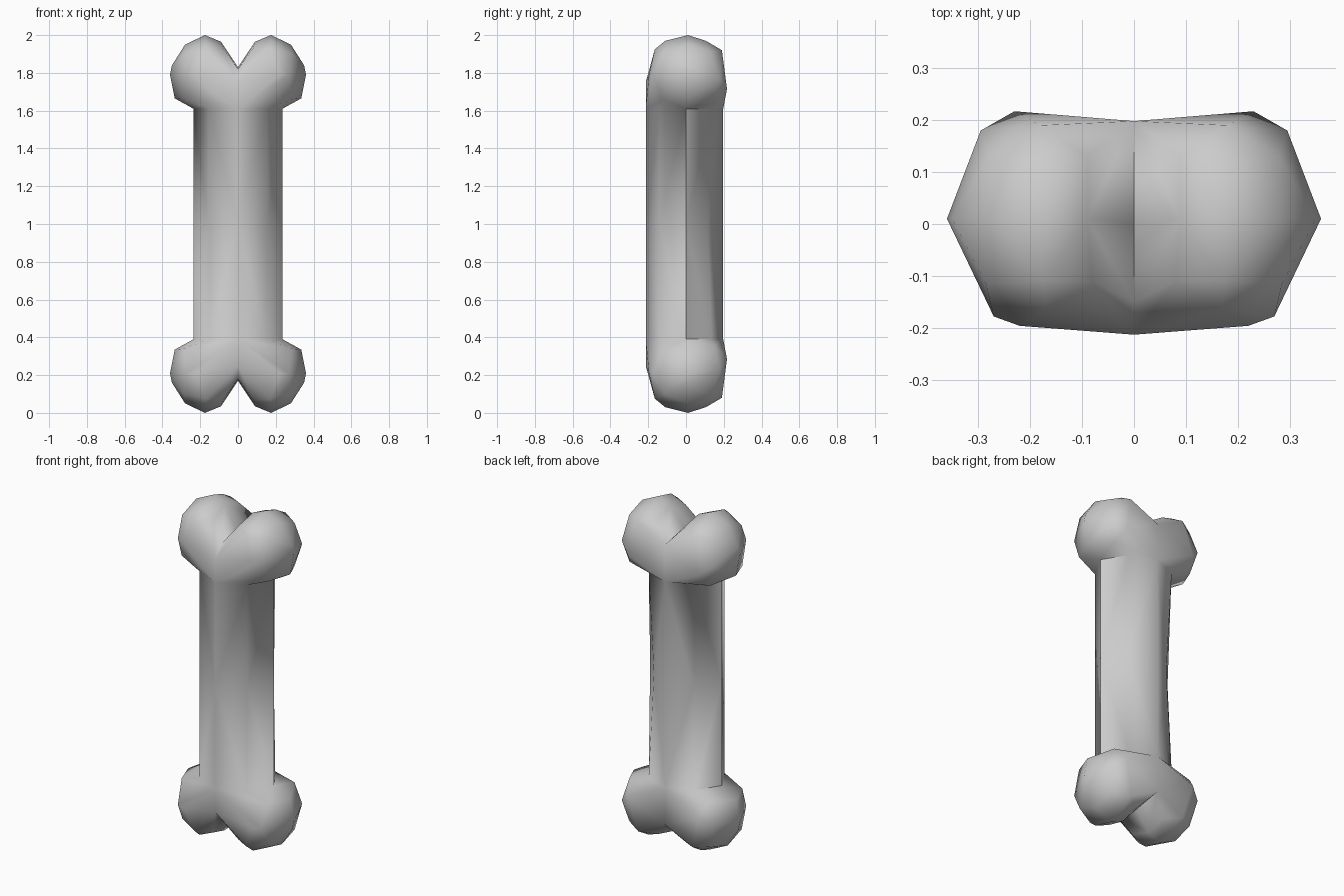
import bpy, bmesh, math

if "Cube" in bpy.data.objects:
    bpy.data.objects.remove(bpy.data.objects["Cube"])

MID, NECK = 1.0, 1.61

# Half cross-sections of the shaft (x >= 0), front to back
neck_section = [(0, -.213), (.155, -.14), (.235, 0), (.15, .135), (0, .197)]
mid_section = [(0, -.213), (.155, -.14), (.235, 0), (.13, .115), (0, .197)]

# Upper right knob: control points of a faceted ball blending to the centre valley
knob = [
    (.175, .01, 2.0), (.175, -.11, 1.97), (.175, .105, 1.97),
    (.28, .01, 1.95), (.09, .01, 1.965), (.08, -.11, 1.93), (.09, .13, 1.935),
    (.17, -.165, 1.925), (.18, .19, 1.92), (.285, -.115, 1.90), (.28, .13, 1.91),
    (.35, .01, 1.84), (.36, .01, 1.79), (.335, .01, 1.665),
    (.27, -.178, 1.79), (.22, -.196, 1.79), (.295, .18, 1.77), (.23, .217, 1.715),
    (.285, -.12, 1.66), (.265, .15, 1.64),
    (0, -.15, 1.82), (0, 0, 1.83), (0, .198, 1.83), (0, -.213, 1.75),
]

bm = bmesh.new()
ring = [bm.verts.new((x, y, NECK - MID)) for x, y in neck_section]
pts = ring + [bm.verts.new((x, y, z - MID)) for x, y, z in knob]
bmesh.ops.convex_hull(bm, input=pts)

# Open the hull at the mirror plane and at the neck
opened = [f for f in bm.faces
          if all(v.co.x < 1e-4 for v in f.verts)
          or all(v.co.z < NECK - MID + 1e-4 for v in f.verts)]
bmesh.ops.delete(bm, geom=opened, context='FACES')
bmesh.ops.delete(bm, geom=[v for v in bm.verts if not v.link_faces], context='VERTS')

# Shaft quarter from the neck down to the middle
low = [bm.verts.new((x, y, 0)) for x, y in mid_section]
high = [bm.verts.new((x, y, NECK - MID)) for x, y in neck_section]
for i in range(len(low) - 1):
    bm.faces.new((low[i], low[i + 1], high[i + 1], high[i]))
bmesh.ops.remove_doubles(bm, verts=bm.verts[:], dist=.0005)
bmesh.ops.recalc_face_normals(bm, faces=bm.faces[:])

mesh = bpy.data.meshes.new("bone")
bm.to_mesh(mesh)
bm.free()
bone = bpy.data.objects.new("bone", mesh)
bone.location.z = MID
bpy.context.collection.objects.link(bone)
bpy.context.view_layer.objects.active = bone
bone.select_set(True)

# Mirror left/right and top/bottom
mirror = bone.modifiers.new("mirror", 'MIRROR')
mirror.use_axis = (True, False, True)
mirror.merge_threshold = .001
bpy.ops.object.modifier_apply(modifier=mirror.name)

# One outward-facing skin
bm = bmesh.new()
bm.from_mesh(mesh)
bmesh.ops.recalc_face_normals(bm, faces=bm.faces[:])
bm.to_mesh(mesh)
bm.free()
bpy.ops.object.shade_smooth_by_angle(angle=math.radians(65))
